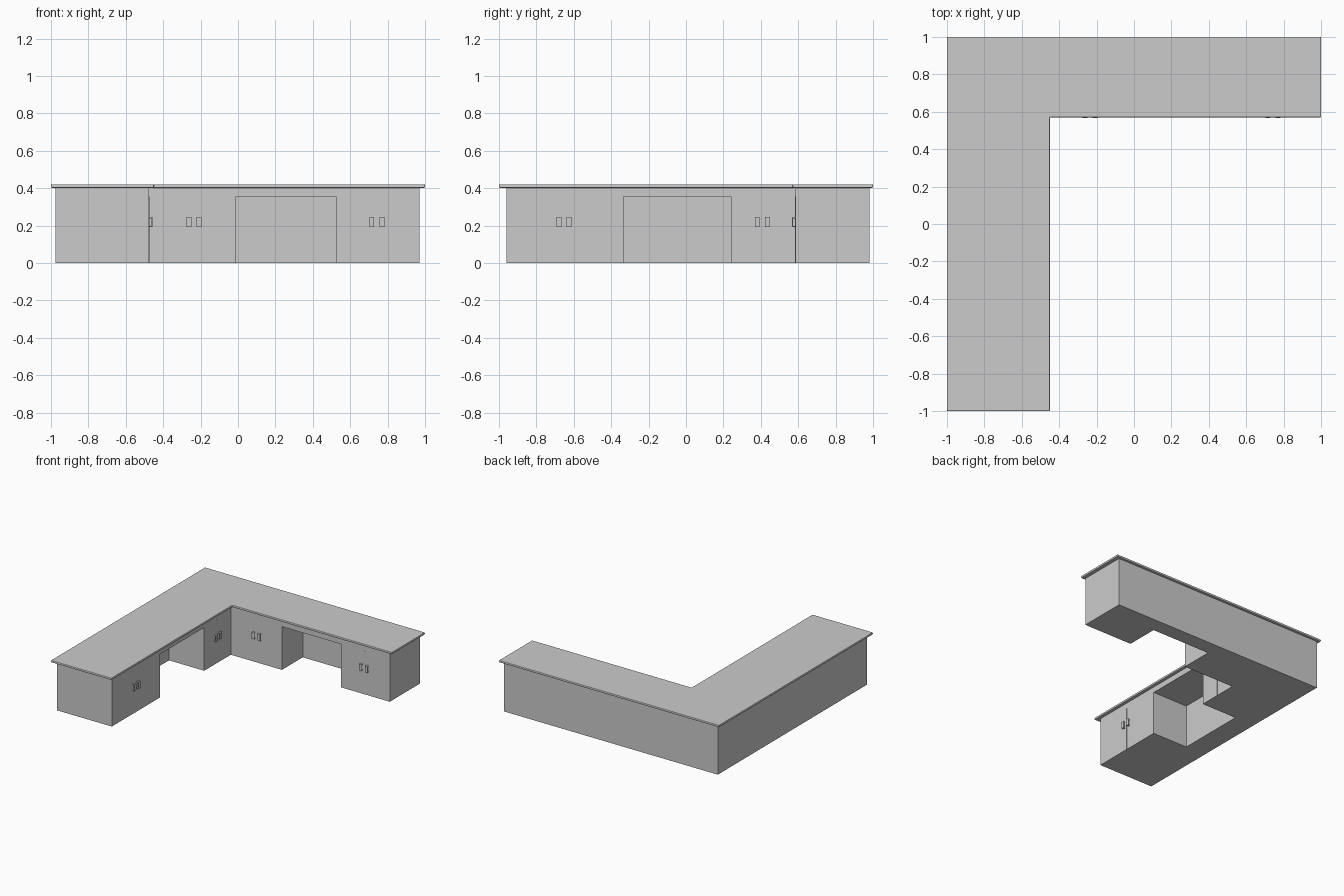
import bpy, bmesh

if "Cube" in bpy.data.objects:
    bpy.data.objects.remove(bpy.data.objects["Cube"])


def mesh_object(name, bm):
    bmesh.ops.recalc_face_normals(bm, faces=bm.faces)
    mesh = bpy.data.meshes.new(name)
    bm.to_mesh(mesh)
    bm.free()
    obj = bpy.data.objects.new(name, mesh)
    bpy.context.collection.objects.link(obj)
    return obj


def prism(name, outline, z0, z1):
    bm = bmesh.new()
    face = bm.faces.new([bm.verts.new((x, y, z0)) for x, y in outline])
    out = bmesh.ops.extrude_face_region(bm, geom=[face])
    moved = [v for v in out["geom"] if isinstance(v, bmesh.types.BMVert)]
    bmesh.ops.translate(bm, vec=(0, 0, z1 - z0), verts=moved)
    return mesh_object(name, bm)


def box(name, x0, x1, y0, y1, z0, z1):
    return prism(name, [(x0, y0), (x1, y0), (x1, y1), (x0, y1)], z0, z1)


def l_shape(x0, x1, y0, y1, xi, yi):
    return [(x0, y0), (xi, y0), (xi, yi), (x1, yi), (x1, y1), (x0, y1)]


FX, FY = -0.475, 0.585   # door planes of the side wing and the back wing
KNEE = 0.355             # height of the knee openings

# Worktop with softened edges
top = prism("worktop", l_shape(-1, 1, -1, 1, -0.45, 0.57), 0.402, 0.42)
bev = top.modifiers.new("soft_edge", "BEVEL")
bev.width = 0.005
bev.segments = 2

# L-shaped cabinet body with two knee openings
body = prism("cabinet_body", l_shape(-0.975, 0.97, -0.96, 0.98, FX, FY), 0, 0.403)
cutters = [
    box("back_knee_cutter", -0.01, 0.525, FY - 0.1, 0.855, -0.1, KNEE),
    box("side_knee_cutter", -0.795, FX + 0.1, -0.335, 0.24, -0.1, KNEE),
]
for cutter in cutters:
    mod = body.modifiers.new("knee_opening", "BOOLEAN")
    mod.operation = "DIFFERENCE"
    mod.solver = "EXACT"
    mod.object = cutter
    cutter.hide_render = True
    cutter.hide_set(True)
    cutter.display_type = "WIRE"


def front_box(name, wing, a0, a1, d0, d1, z0, z1):
    """Box placed along a wing: a = along the doors, d = distance out of them."""
    if wing == "back":
        return box(name, a0, a1, FY - d1, FY - d0, z0, z1)
    return box(name, FX + d0, FX + d1, a0, a1, z0, z1)


# Door seams and paired handles on every cupboard
for wing, centre in (("back", -0.235), ("back", 0.742), ("side", -0.652), ("side", 0.408)):
    front_box(f"{wing}_door_seam", wing, centre - 0.003, centre + 0.003, -0.002, 0.002, 0.0, KNEE)
    for side in (-1, 1):
        a = centre + side * 0.027
        front_box(f"{wing}_handle_bar", wing, a - 0.013, a + 0.013, 0.012, 0.018, 0.192, 0.246)
        for z in (0.192, 0.239):
            front_box(f"{wing}_handle_post", wing, a - 0.009, a + 0.009, -0.002, 0.013, z, z + 0.007)
